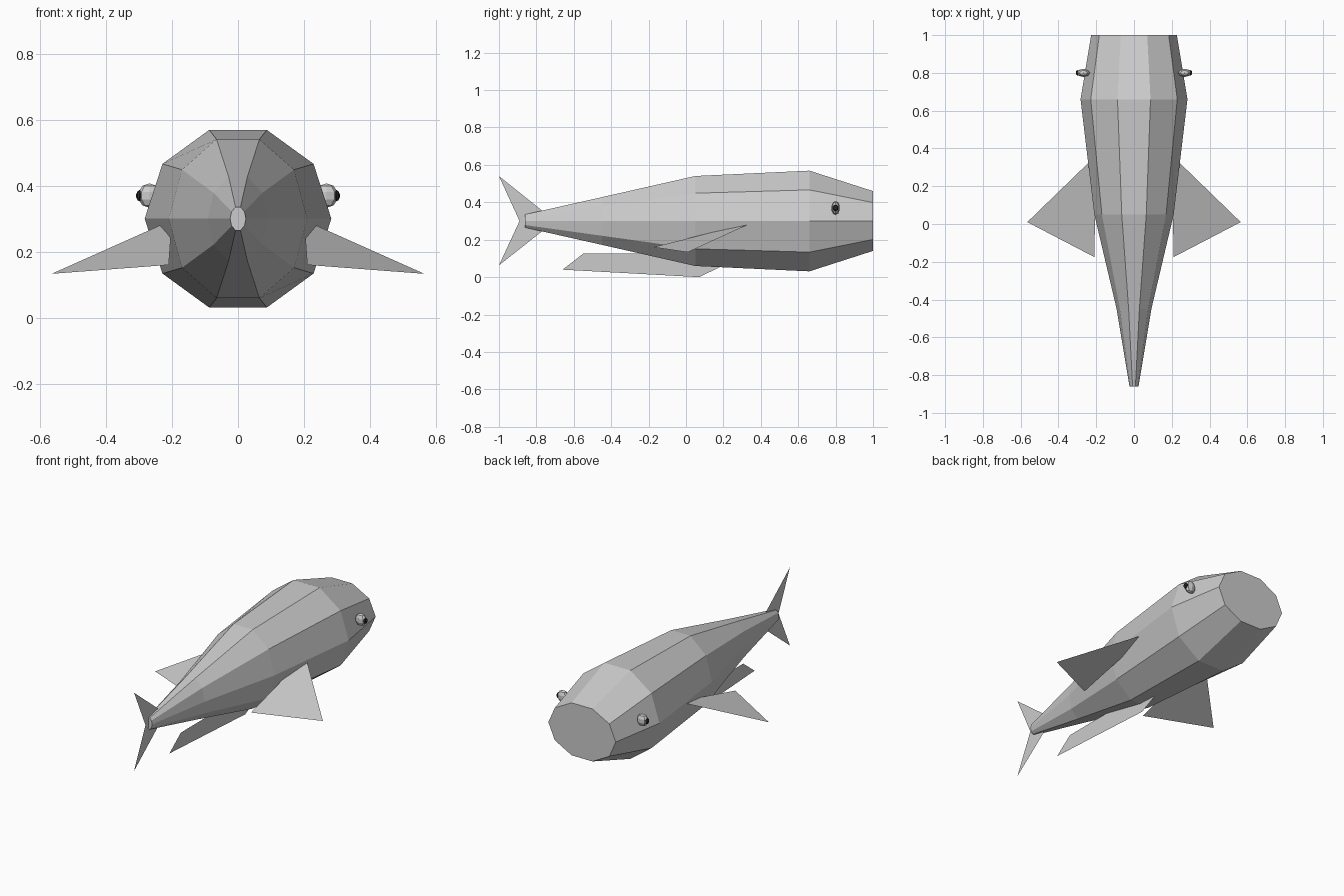
import bpy, bmesh, math
from mathutils import Matrix

if "Cube" in bpy.data.objects:
    bpy.data.objects.remove(bpy.data.objects["Cube"])


def make_object(name, bm, mat=None):
    mesh = bpy.data.meshes.new(name)
    bm.to_mesh(mesh)
    bm.free()
    obj = bpy.data.objects.new(name, mesh)
    bpy.context.collection.objects.link(obj)
    if mat:
        mesh.materials.append(mat)
    return obj


def colour(name, r, g, b):
    mat = bpy.data.materials.new(name)
    mat.diffuse_color = (r, g, b, 1)
    mat.use_nodes = True
    mat.node_tree.nodes["Principled BSDF"].inputs["Base Color"].default_value = mat.diffuse_color
    return mat


def sheet(name, *polygons):
    """Thin fin made from flat polygons."""
    bm = bmesh.new()
    for poly in polygons:
        bm.faces.new([bm.verts.new(p) for p in poly])
    return make_object(name, bm)


def ball(name, centre, radii, mat):
    bm = bmesh.new()
    bmesh.ops.create_uvsphere(bm, u_segments=8, v_segments=5, radius=1,
                              matrix=Matrix.Translation(centre) @ Matrix.Diagonal((*radii, 1)))
    return make_object(name, bm, mat)


# Body: ten-sided rings given as y, half width, half height parameter
SIDES, AXIS_Z = 10, 0.30
rings = [(-0.86, 0.024, 0.037), (-0.45, 0.092, 0.134), (0.05, 0.21, 0.253),
         (0.66, 0.283, 0.283), (1.0, 0.227, 0.168)]
bm = bmesh.new()
loops = []
for y, rx, rz in rings:
    angles = [2 * math.pi * i / SIDES for i in range(SIDES)]
    loops.append([bm.verts.new((rx * math.cos(a), y, AXIS_Z + rz * math.sin(a))) for a in angles])
for a, b in zip(loops, loops[1:]):
    for i in range(SIDES):
        j = (i + 1) % SIDES
        bm.faces.new((a[i], a[j], b[j], b[i]))
bm.faces.new(loops[0])
bm.faces.new(loops[-1])
bmesh.ops.recalc_face_normals(bm, faces=bm.faces)
make_object("body", bm)

# Forked tail and belly fin on the centre plane
sheet("tail_fin",
      [(0, -1, 0.54), (0, -0.89, 0.30), (0, -0.70, 0.30)],
      [(0, -1, 0.063), (0, -0.70, 0.30), (0, -0.89, 0.30)])
sheet("belly_fin", [(0, -0.66, 0.04), (0, 0.07, 0.0), (0, 0.33, 0.125), (0, -0.55, 0.125)])

# Side fins and eyes, mirrored
white = colour("eye_white", 0.8, 0.8, 0.8)
black = colour("pupil_black", 0.02, 0.02, 0.02)
for side, s in (("right", 1), ("left", -1)):
    sheet("side_fin_" + side,
          [(s * 0.565, 0.01, 0.133), (s * 0.20, 0.364, 0.296), (s * 0.21, -0.175, 0.16)])
    ball("eye_" + side, (s * 0.268, 0.80, 0.37), (0.036, 0.023, 0.037), white)
    ball("pupil_" + side, (s * 0.298, 0.80, 0.37), (0.011, 0.015, 0.017), black)
